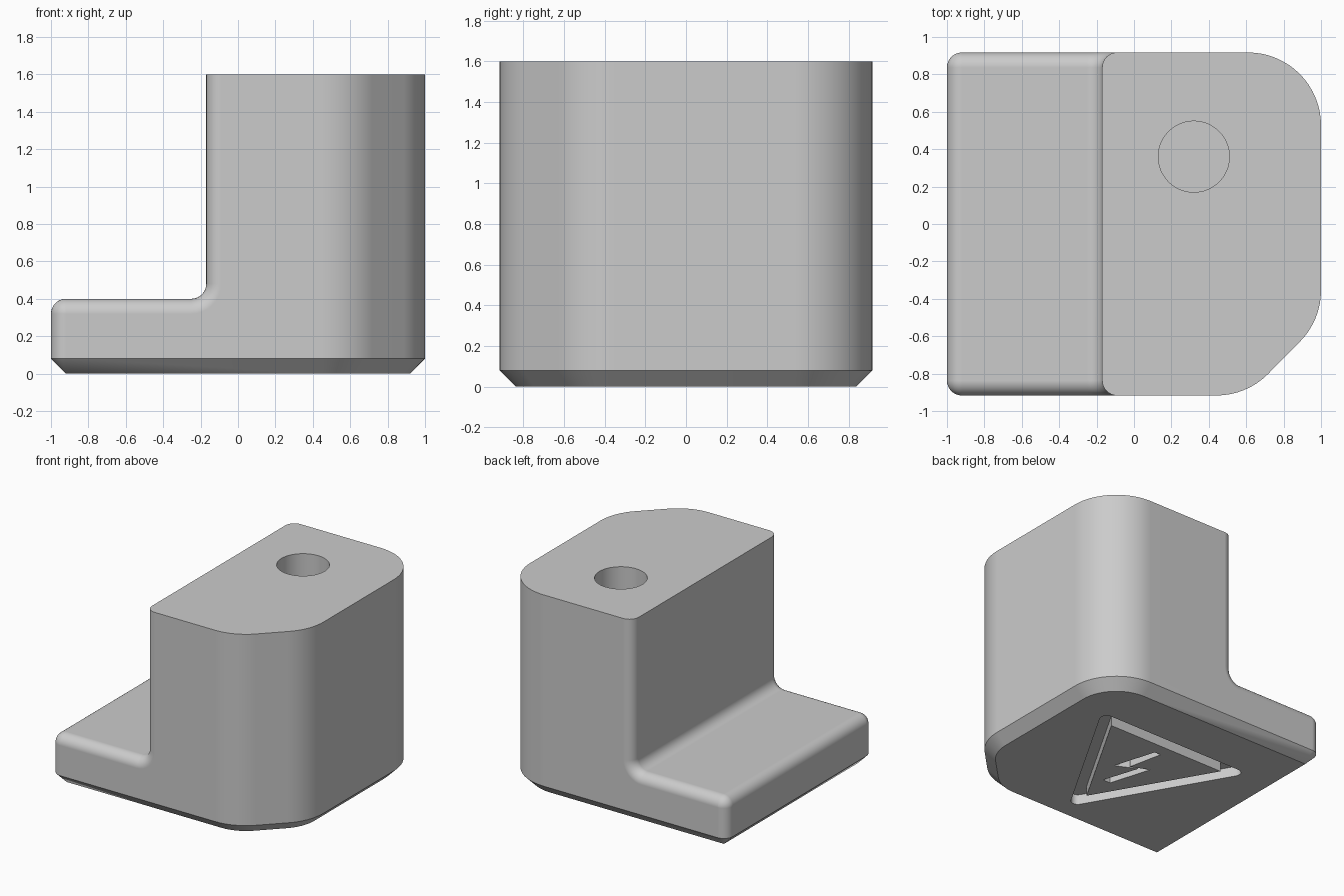
import bpy, bmesh
from math import sin, cos, radians, pi

if "Cube" in bpy.data.objects:
    bpy.data.objects.remove(bpy.data.objects["Cube"])

HALF_Y, TOP, LEDGE, STEP_X = 0.917, 1.6, 0.4, -0.17
FILLET, CHAMFER, BIG = 0.08, 0.08, 0.39

grey = bpy.data.materials.new("plain grey")
grey.use_nodes = True
grey.diffuse_color = (0.6, 0.6, 0.6, 1)
grey.node_tree.nodes["Principled BSDF"].inputs["Base Color"].default_value = (0.6, 0.6, 0.6, 1)


def arc(cx, cy, r, start, end, steps=8):
    """Points on a circular arc, angles in degrees."""
    angles = [radians(start + (end - start) * i / steps) for i in range(steps + 1)]
    return [(cx + r * cos(a), cy + r * sin(a)) for a in angles]


def new_object(name, bm):
    bmesh.ops.recalc_face_normals(bm, faces=bm.faces)
    mesh = bpy.data.meshes.new(name)
    bm.to_mesh(mesh)
    bm.free()
    mesh.materials.append(grey)
    obj = bpy.data.objects.new(name, mesh)
    bpy.context.collection.objects.link(obj)
    return obj


def prism(name, points, z0, z1):
    bm = bmesh.new()
    base = bm.faces.new([bm.verts.new((x, y, z0)) for x, y in points])
    top = bmesh.ops.extrude_face_region(bm, geom=[base])["geom"]
    bmesh.ops.translate(bm, vec=(0, 0, z1 - z0),
                        verts=[g for g in top if isinstance(g, bmesh.types.BMVert)])
    obj = new_object(name, bm)
    obj.hide_render = True
    return obj


def cut(target, cutter):
    mod = target.modifiers.new("cut", 'BOOLEAN')
    mod.operation, mod.solver, mod.object = 'DIFFERENCE', 'EXACT', cutter
    bpy.context.view_layer.objects.active = target
    bpy.ops.object.modifier_apply(modifier=mod.name)
    bpy.data.objects.remove(cutter)


# Plan outline: both sides from front to back, each with its chamfer inset
def left_side(inset):
    r, x, y = FILLET - inset, -1 + FILLET, HALF_Y - FILLET
    return arc(x, -y, r, 270, 180) + arc(x, y, r, 180, 90)


def right_side(inset):
    r, x = BIG - inset, 1 - BIG
    return (arc(0.44, -HALF_Y + BIG, r, -90, -45) + arc(x, -0.355, r, -45, 0)
            + arc(x, HALF_Y - BIG, r, 0, 90, 16))


def sample(side, y):
    """Edge point and its inset point at depth y."""
    outer, inner = side(0), side(CHAMFER)
    for i in range(len(outer) - 1):
        (xa, ya), (xb, yb) = outer[i], outer[i + 1]
        if y <= yb + 1e-6 or i == len(outer) - 2:
            t = min(max((y - ya) / (yb - ya), 0), 1)
            p, q = inner[i], inner[i + 1]
            return xa + (xb - xa) * t, p[0] + (q[0] - p[0]) * t, p[1] + (q[1] - p[1]) * t


# Body: stepped cross-sections lofted from front to back
def section(y):
    xl, xl_in, yl_in = sample(left_side, y)
    xr, xr_in, yr_in = sample(right_side, y)
    d = xl + 1
    step = ([(xl, CHAMFER)]
            + arc(-1 + FILLET, LEDGE - FILLET, FILLET - d, 180, 90)
            + arc(STEP_X - FILLET, LEDGE + FILLET, FILLET + d, -90, 0)
            + [(STEP_X + d, TOP), (xr, TOP), (xr, CHAMFER)])
    return [(x, y, z) for x, z in step] + [(xr_in, yr_in, 0), (xl_in, yl_in, 0)]


depths = sorted({round(p[1], 5) for p in left_side(0) + right_side(0)})
bm = bmesh.new()
rings = [[bm.verts.new(p) for p in section(y)] for y in depths]
for a, b in zip(rings, rings[1:]):
    for i in range(len(a)):
        j = (i + 1) % len(a)
        bm.faces.new((a[i], a[j], b[j], b[i]))
for ring in (rings[0], rings[-1]):
    bm.faces.new(ring[:-2])
    bm.faces.new((ring[0], ring[-3], ring[-2], ring[-1]))
bmesh.ops.remove_doubles(bm, verts=bm.verts, dist=0.0002)
bmesh.ops.dissolve_limit(bm, angle_limit=radians(0.5), verts=bm.verts, edges=bm.edges)
body = new_object("stepped_body", bm)

# Round blind hole in the top
cut(body, prism("hole_cutter", arc(0.32, 0.36, 0.19, 0, 354, 59), 0.6, 1.8))

# Triangular groove underneath, with rounded tips and a flat island
MID_Y, REACH, TIP, DEPTH = 0.062, 0.797, 0.05, 0.08
outer = []
for a in (30, 150, 270):
    r = REACH - 2 * TIP
    outer += arc(r * cos(radians(a)), MID_Y + r * sin(radians(a)), TIP, a - 60, a + 60, 6)
groove = prism("groove_cutter", outer, -0.1, DEPTH)
cut(groove, prism("island_cutter", arc(0, MID_Y, REACH - 0.2, 30, 270, 2), -0.3, 0.3))
cut(body, groove)

# Zigzag bolt recess in the middle of the island
bolt = [(0.025, 0.265), (-0.028, 0.265), (0.03, -0.012), (-0.112, 0.05),
        (-0.01, -0.283), (0.056, -0.283), (-0.036, 0.004), (0.128, -0.072)]
cut(body, prism("bolt_cutter", bolt, -0.1, DEPTH))

# Smooth fillets, crisp edges
bpy.ops.object.select_all(action='DESELECT')
body.select_set(True)
bpy.context.view_layer.objects.active = body
bpy.ops.object.shade_smooth_by_angle(angle=radians(30))
normals = body.modifiers.new("even_normals", 'WEIGHTED_NORMAL')
normals.keep_sharp = True
